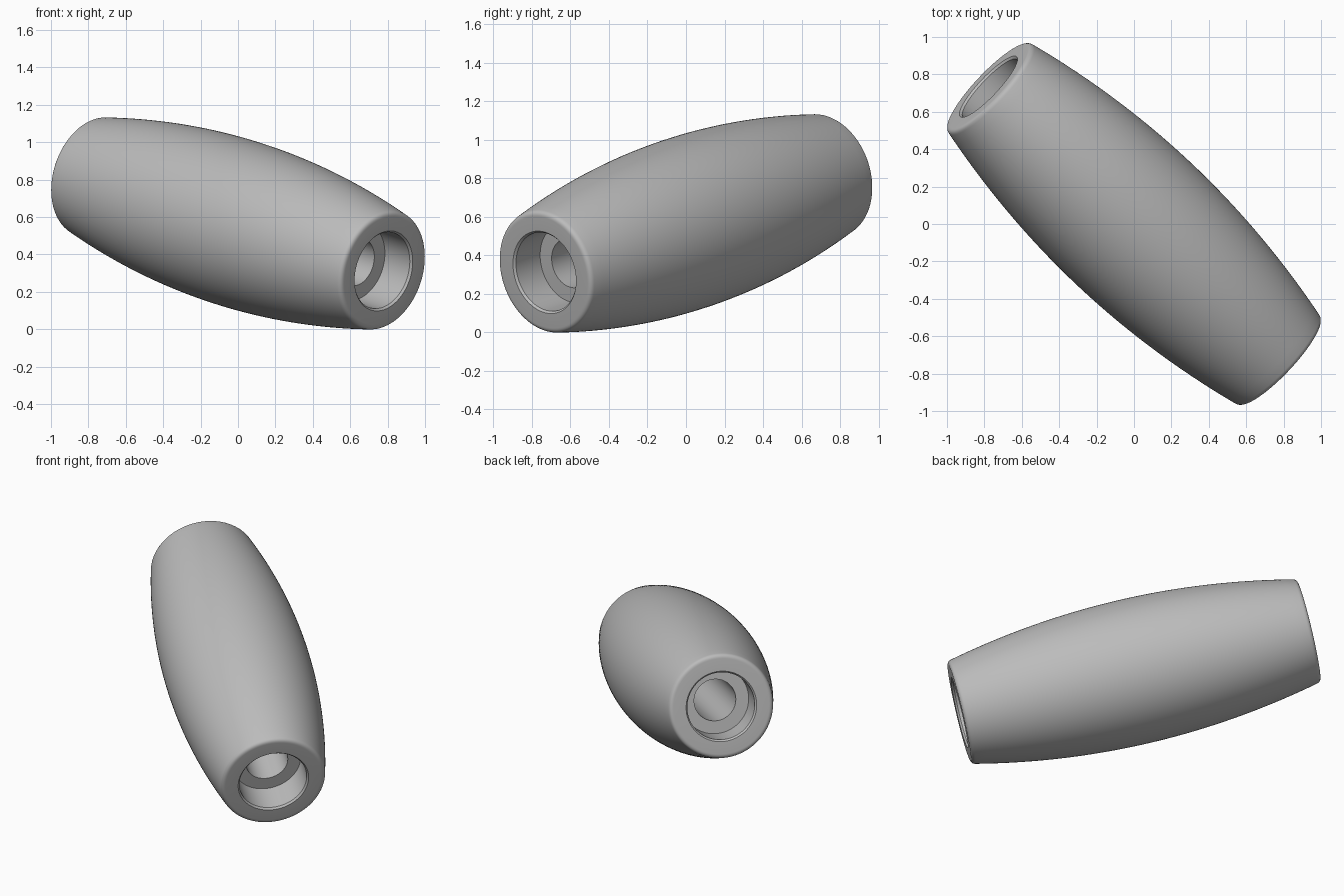
import bpy, bmesh, math
from mathutils import Vector

cube = bpy.data.objects.get("Cube")
if cube:
    bpy.data.objects.remove(cube, do_unlink=True)

HALF, MID_R, END_R = 1.1, 0.447, 0.322      # half length, belly radius, end radius
AXIS = Vector((0.776, -0.732, -0.253)).normalized()
SEGMENTS = 128

grey = bpy.data.materials.new("plain_grey")
grey.use_nodes = True
colour = (0.5, 0.5, 0.5, 1)
grey.diffuse_color = colour
grey.node_tree.nodes["Principled BSDF"].inputs["Base Color"].default_value = colour


def belly(t):
    """Radius of the bulging outer wall at distance t from the middle."""
    return MID_R - (MID_R - END_R) * (t / HALF) ** 2


# Half of the wall section as (radius, distance along axis), from belly to bore
half = [(belly(t), t) for t in [1.076 * i / 20 for i in range(21)]]

# Rounded outer rim
start, corner, end = Vector(half[-1]), Vector((END_R, HALF)), Vector((END_R - 0.024, HALF))
for i in range(1, 7):
    u = i / 6
    p = start * (1 - u) ** 2 + corner * 2 * u * (1 - u) + end * u ** 2
    half.append((p.x, p.y))

# Chamfered counterbore, shelf and through hole
half += [(0.22, HALF), (0.21, HALF - 0.012), (0.21, HALF - 0.2), (0.13, HALF - 0.2)]
section = half + [(r, -t) for r, t in reversed(half[1:])]

# Revolve the closed section around the axis
bm = bmesh.new()
rings = []
for s in range(SEGMENTS):
    a = 2 * math.pi * s / SEGMENTS
    rings.append([bm.verts.new((r * math.cos(a), r * math.sin(a), t)) for r, t in section])
count = len(section)
for s in range(SEGMENTS):
    here, after = rings[s], rings[(s + 1) % SEGMENTS]
    for i in range(count):
        j = (i + 1) % count
        bm.faces.new((here[i], after[i], after[j], here[j]))
bmesh.ops.recalc_face_normals(bm, faces=bm.faces)

mesh = bpy.data.meshes.new("barrel_sleeve")
bm.to_mesh(mesh)
bm.free()
mesh.materials.append(grey)

# Tilt the sleeve into its resting pose
sleeve = bpy.data.objects.new("barrel_sleeve", mesh)
bpy.context.collection.objects.link(sleeve)
sleeve.rotation_euler = AXIS.to_track_quat('Z', 'Y').to_euler()
sleeve.location = (0, 0, 0.566)

bpy.ops.object.select_all(action='DESELECT')
sleeve.select_set(True)
bpy.context.view_layer.objects.active = sleeve
bpy.ops.object.shade_smooth_by_angle(angle=math.radians(30))
